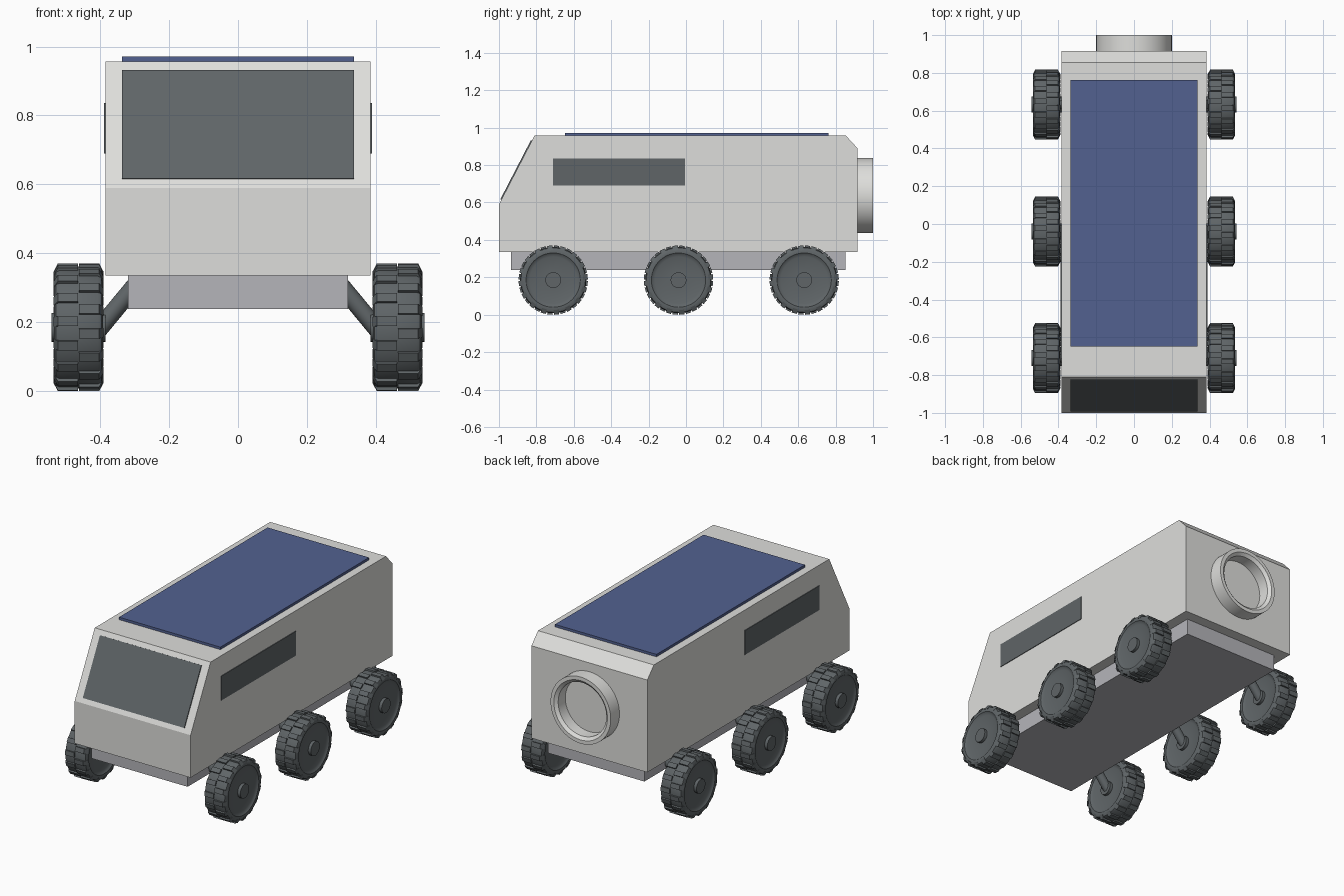
import bpy, bmesh
from math import pi, radians
from mathutils import Matrix, Vector

cube = bpy.data.objects.get("Cube")
if cube:
    bpy.data.objects.remove(cube, do_unlink=True)


def material(name, rgb):
    m = bpy.data.materials.new(name)
    m.use_nodes = True
    m.diffuse_color = (*rgb, 1)
    m.node_tree.nodes["Principled BSDF"].inputs["Base Color"].default_value = (*rgb, 1)
    return m


SHELL = material("off_white_shell", (0.73, 0.73, 0.71))
FRAME = material("cool_grey_frame", (0.46, 0.46, 0.49))
DARK = material("dark_grey", (0.115, 0.13, 0.137))
BLUE = material("solar_blue", (0.085, 0.12, 0.28))


def add(name, mesh, mat=None, loc=(0, 0, 0)):
    ob = bpy.data.objects.new(name, mesh)
    ob.location = loc
    bpy.context.collection.objects.link(ob)
    if mat:
        mesh.materials.append(mat)
    return ob


def finish(bm, name, smooth=False):
    bmesh.ops.recalc_face_normals(bm, faces=bm.faces)
    mesh = bpy.data.meshes.new(name)
    bm.to_mesh(mesh)
    bm.free()
    if smooth:
        mesh.polygons.foreach_set("use_smooth", [True] * len(mesh.polygons))
        mesh.set_sharp_from_angle(angle=radians(30))
    return mesh


def prism(bm, profile, x0, x1):
    """Extrude a (y, z) profile from x0 to x1."""
    face = bm.faces.new([bm.verts.new((x0, y, z)) for y, z in profile])
    ext = bmesh.ops.extrude_face_region(bm, geom=[face])["geom"]
    verts = [v for v in ext if isinstance(v, bmesh.types.BMVert)]
    bmesh.ops.translate(bm, verts=verts, vec=(x1 - x0, 0, 0))


def block(name, mat, x0, x1, y0, y1, z0, z1):
    bm = bmesh.new()
    prism(bm, [(y0, z0), (y1, z0), (y1, z1), (y0, z1)], x0, x1)
    return add(name, finish(bm, name), mat)


def lathe(bm, profile, axis, steps=48):
    """Spin (along axis, radius) points around the X or Y axis."""
    pts = [Vector((a, 0, r)) if axis == "X" else Vector((0, a, r)) for a, r in profile]
    verts = [bm.verts.new(p) for p in pts]
    edges = [bm.edges.new(pair) for pair in zip(verts, verts[1:])]
    bmesh.ops.spin(bm, geom=verts + edges, cent=(0, 0, 0), steps=steps, angle=2 * pi,
                   axis=(1, 0, 0) if axis == "X" else (0, 1, 0))
    bmesh.ops.remove_doubles(bm, verts=bm.verts, dist=0.0002)


# Body shell with sloped nose and chamfered tail
bm = bmesh.new()
prism(bm, [(-1, 0.335), (-1, 0.59), (-0.81, 0.957), (0.855, 0.957),
           (0.917, 0.89), (0.917, 0.335)], -0.385, 0.385)
add("body_shell", finish(bm, "body_shell"), SHELL)

# Chassis and roof panel
block("chassis", FRAME, -0.32, 0.32, -0.935, 0.852, 0.238, 0.335)
block("solar_panel", BLUE, -0.337, 0.337, -0.648, 0.762, 0.955, 0.972)

# Windscreen plate lying on the sloped nose
low, high = Vector((-0.987, 0.615)), Vector((-0.824, 0.93))
out = Vector((-0.888, 0.46)) * 0.006
bm = bmesh.new()
prism(bm, [low, high, high + out, low + out], -0.337, 0.337)
add("windscreen", finish(bm, "windscreen"), DARK)

# Side windows
for side, s in (("left", 1), ("right", -1)):
    block(side + "_window", DARK, s * 0.383, s * 0.389, -0.712, -0.005, 0.69, 0.836)

# Rear docking ring
bm = bmesh.new()
lathe(bm, [(0.91, 0.2), (1.0, 0.2), (1.0, 0.178), (0.985, 0.16), (0.91, 0.16), (0.91, 0.2)],
      "Y", 64)
add("docking_ring", finish(bm, "docking_ring", True), SHELL, (0, 0, 0.637))

# Wheel: lathed tyre, rim and hub, plus two staggered rows of tread lugs
half = [(0.079, 0), (0.079, 0.042), (0.061, 0.042), (0.061, 0.125), (0.067, 0.14),
        (0.071, 0.145), (0.071, 0.16), (0.066, 0.172), (0.056, 0.177)]
bm = bmesh.new()
lathe(bm, half + [(-x, r) for x, r in reversed(half)], "X")
LUGS = 16
for row in (1, -1):
    for i in range(LUGS):
        lug = bmesh.ops.create_cube(bm, size=1)["verts"]
        for v in lug:
            top = v.co.z > 0
            x = (0.06 if top else 0.073) if v.co.x > 0 else 0.001
            v.co = (row * x, v.co.y * 0.028, 0.185 if top else 0.16)
        turn = Matrix.Rotation((i + 0.25 * row) * 2 * pi / LUGS, 3, "X")
        bmesh.ops.rotate(bm, verts=lug, cent=(0, 0, 0), matrix=turn)
wheel_mesh = finish(bm, "wheel", True)
wheel_mesh.materials.append(DARK)

# Slanted suspension arm, from the chassis down to the hub
start, end = Vector((0.3, 0, 0.305)), Vector((0.41, 0, 0.172))
bm = bmesh.new()
bmesh.ops.create_cone(bm, cap_ends=True, segments=20, radius1=0.026, radius2=0.026,
                      depth=(end - start).length)
aim = (end - start).to_track_quat("Z", "Y").to_matrix().to_4x4()
bm.transform(Matrix.Translation((start + end) / 2) @ aim)
arm_mesh = finish(bm, "arm", True)
arm_mesh.materials.append(DARK)

# Three wheels and arms on each side
for side, s in (("left", 1), ("right", -1)):
    for place, y in (("front", -0.71), ("middle", -0.04), ("rear", 0.632)):
        add(f"{place}_{side}_wheel", wheel_mesh, None, (s * 0.463, y, 0.185))
        arm = add(f"{place}_{side}_arm", arm_mesh, None, (0, y, 0))
        arm.rotation_euler.z = 0 if s > 0 else pi
